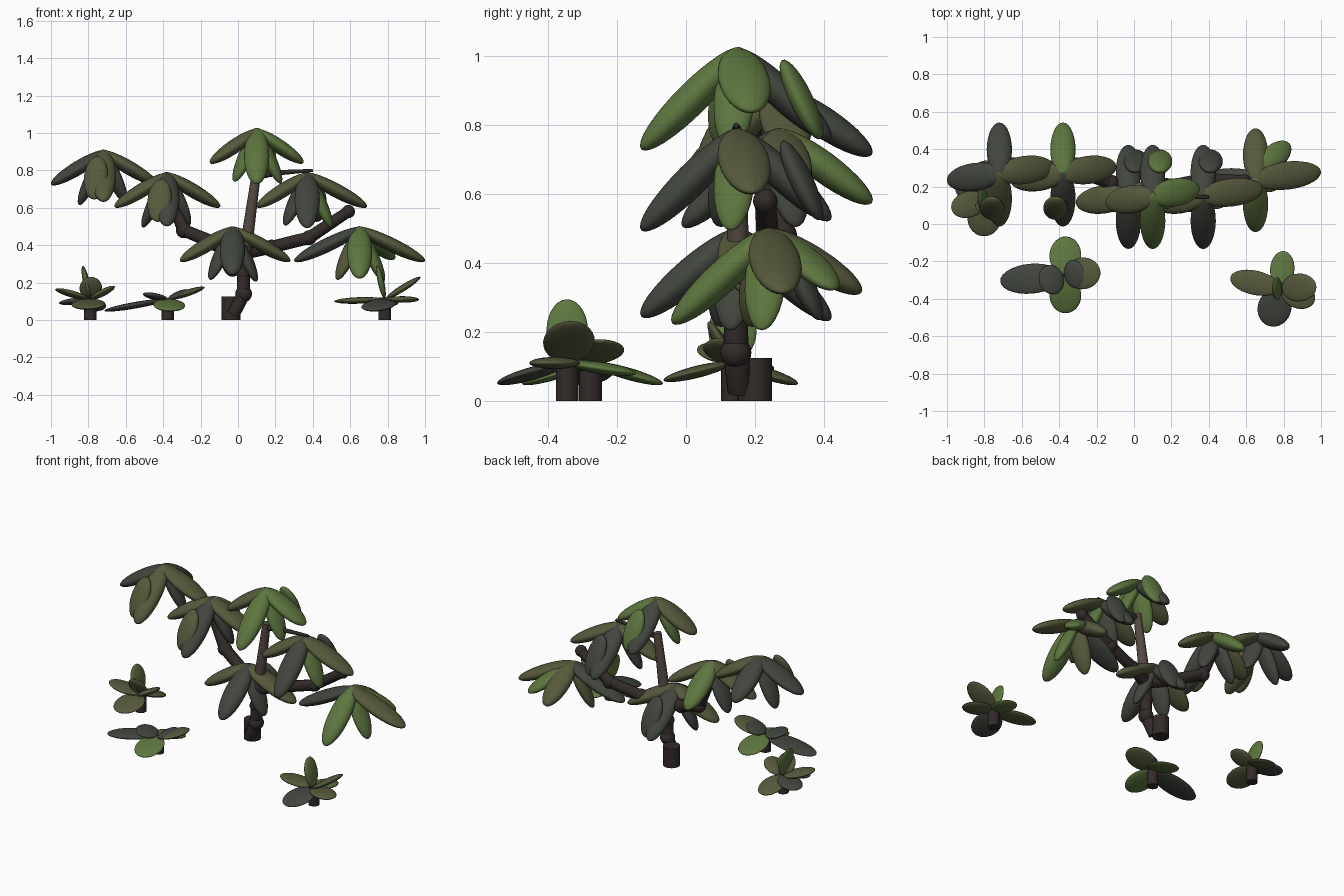
import bpy
from mathutils import Vector, Matrix

if "Cube" in bpy.data.objects:
    bpy.data.objects.remove(bpy.data.objects["Cube"])


def material(name, rgb):
    m = bpy.data.materials.new(name)
    m.diffuse_color = (*rgb, 1)
    m.use_nodes = True
    m.node_tree.nodes["Principled BSDF"].inputs["Base Color"].default_value = m.diffuse_color
    return m


MATS = {
    "g": material("fresh_green", (0.11, 0.18, 0.05)),
    "o": material("olive_green", (0.095, 0.10, 0.045)),
    "d": material("dark_green", (0.055, 0.06, 0.048)),
}
BARK = material("dark_bark", (0.032, 0.024, 0.022))
LIGHT_BARK = material("light_bark", (0.09, 0.065, 0.055))


def ellipsoid(name, matrix, mat, seg=28, rings=16):
    bpy.ops.mesh.primitive_uv_sphere_add(segments=seg, ring_count=rings, radius=1)
    ob = bpy.context.object
    ob.name = name
    ob.matrix_world = matrix
    ob.data.materials.append(mat)
    bpy.ops.object.shade_smooth()
    return ob


def leaf(name, base, tip, width, thick, mat):
    """Flattened ellipsoid stretched from base to tip."""
    base, tip = Vector(base), Vector(tip)
    x = (tip - base).normalized()
    y = Vector((0, 0, 1)).cross(x).normalized()
    z = x.cross(y)
    rot = Matrix((x, y, z)).transposed().to_4x4()
    size = Matrix.Diagonal(((tip - base).length / 2, width / 2, thick / 2, 1))
    ellipsoid(name, Matrix.Translation((base + tip) / 2) @ rot @ size, mat)


def limb(name, pts, mat=BARK, joints=True):
    """Tapered tube through (x, y, z, radius) points with knuckle joints."""
    cu = bpy.data.curves.new(name, "CURVE")
    cu.dimensions = "3D"
    cu.bevel_depth = 1
    cu.bevel_resolution = 4
    cu.use_fill_caps = True
    sp = cu.splines.new("POLY")
    sp.points.add(len(pts) - 1)
    for p, (x, y, z, r) in zip(sp.points, pts):
        p.co = (x, y, z, 1)
        p.radius = r
    cu.materials.append(mat)
    ob = bpy.data.objects.new(name, cu)
    bpy.context.collection.objects.link(ob)
    if joints:
        for x, y, z, r in pts[1:]:
            k = r * 1.18
            ellipsoid(name + "_joint", Matrix.Translation((x, y, z)) @
                      Matrix.Diagonal((k, k, k, 1)), mat, 20, 12)


def stump(name, x, y, r, h):
    bpy.ops.mesh.primitive_cylinder_add(vertices=32, radius=r, depth=h, location=(x, y, h / 2))
    ob = bpy.context.object
    ob.name = name
    ob.data.materials.append(BARK)
    bpy.ops.object.shade_smooth_by_angle()


def canopy(name, apex, left, right, back_drop, front_drop, colours, turn=1,
           hang=((0.03, 0.13, -0.02), (0.05, 0.24, -0.25))):
    """Drooping rosette: four long leaves, two steep ones at the sides and
    one hanging off the back (turn=-1 puts it off the front)."""
    a = Vector(apex)
    long_leaves = [((right, 0.04, -0.17), 0.15, 0.075),
                   ((0, 0.27, -back_drop), 0.135, 0.09),
                   ((-left, -0.04, -0.17), 0.15, 0.075),
                   ((0, -0.28, -front_drop), 0.135, 0.095)]
    steep = [((turn * 0.13, -turn * 0.02, -0.28), 0.12, 0.07),
             ((-turn * 0.12, -turn * 0.05, -0.27), 0.12, 0.07)]
    for (v, w, th), c in zip(long_leaves + steep, colours):
        v = Vector(v)
        leaf(name + "_leaf", a - v * 0.05, a + v, w, th, MATS[c])
    b, t = [a + Vector((turn * x, turn * y, z)) for x, y, z in hang]
    leaf(name + "_hanging_leaf", b, t, 0.13, 0.065, MATS[colours[6]])


def seedling(name, x, y, h, leaves):
    """Small ground plant on a stub."""
    stump(name + "_stem", x, y, 0.033, h)
    b = Vector((x, y, 0.11))
    for c, dx, dy, dz, w in leaves:
        v = Vector((dx, dy, dz))
        leaf(name + "_leaf", b + v * 0.03, b + v, w, 0.035, MATS[c])


# trunk and branches
stump("trunk_base", -0.037, 0.2, 0.05, 0.125)
limb("trunk", [(-0.025, 0.155, 0.03, 0.035), (0.03, 0.145, 0.14, 0.038),
               (0.03, 0.145, 0.25, 0.034), (0.04, 0.15, 0.37, 0.036)])
limb("left_branch", [(0.04, 0.15, 0.36, 0.036), (-0.12, 0.22, 0.41, 0.036),
                     (-0.29, 0.28, 0.48, 0.036), (-0.37, 0.28, 0.66, 0.03)])
limb("right_branch", [(0.04, 0.15, 0.36, 0.036), (0.18, 0.2, 0.39, 0.034),
                      (0.38, 0.24, 0.44, 0.034), (0.59, 0.23, 0.58, 0.03)])
limb("top_branch", [(0.04, 0.15, 0.37, 0.034), (0.1, 0.15, 0.8, 0.024)], LIGHT_BARK, False)
limb("side_twig", [(0.09, 0.15, 0.77, 0.018), (0.25, 0.147, 0.79, 0.013),
                   (0.4, 0.145, 0.8, 0.008)], BARK, False)

# canopy rosettes; colours: right, back, left, front, two steep, hanging
canopy("far_left_rosette", (-0.72, 0.27, 0.895), 0.28, 0.29, 0.18, 0.26, "oddoddo", -1)
canopy("left_rosette", (-0.38, 0.27, 0.775), 0.28, 0.285, 0.2, 0.27, "ogodddo", -1)
canopy("top_rosette", (0.1, 0.15, 1.01), 0.25, 0.25, 0.25, 0.28, "gdogggg")
canopy("right_rosette", (0.37, 0.15, 0.775), 0.27, 0.32, 0.25, 0.28, "ododgdd")
canopy("middle_rosette", (-0.03, 0.15, 0.485), 0.28, 0.31, 0.25, 0.24, "ododddd")
canopy("far_right_rosette", (0.65, 0.24, 0.485), 0.35, 0.35, 0.17, 0.26, "oodggog",
       hang=((0.02, 0.05, -0.02), (0.18, 0.19, -0.16)))

# ground plants
seedling("left_seedling", -0.79, 0.135, 0.11, [
    ("o", -0.02, -0.2, -0.05, 0.18), ("o", -0.185, -0.06, 0.055, 0.14),
    ("o", 0.13, -0.03, 0.07, 0.14), ("o", 0.02, 0.19, -0.06, 0.15),
    ("d", -0.16, 0.09, -0.02, 0.14), ("o", 0.005, -0.07, 0.12, 0.12),
    ("g", -0.04, 0.0, 0.18, 0.14)])
seedling("front_seedling", -0.375, -0.277, 0.1, [
    ("d", -0.34, -0.03, -0.06, 0.16), ("g", 0.015, -0.2, -0.06, 0.17),
    ("g", 0.015, 0.21, -0.06, 0.17), ("o", 0.195, 0.025, 0.065, 0.17),
    ("d", -0.13, -0.04, 0.03, 0.16), ("d", 0.11, 0.02, 0.05, 0.15)])
seedling("right_seedling", 0.785, -0.345, 0.12, [
    ("d", -0.065, -0.2, -0.06, 0.18), ("o", -0.27, 0.06, -0.01, 0.13),
    ("g", 0.015, 0.2, -0.03, 0.13), ("o", 0.19, 0.01, 0.12, 0.15),
    ("o", 0.18, -0.07, 0.0, 0.14), ("g", -0.04, 0.0, 0.185, 0.12)])
